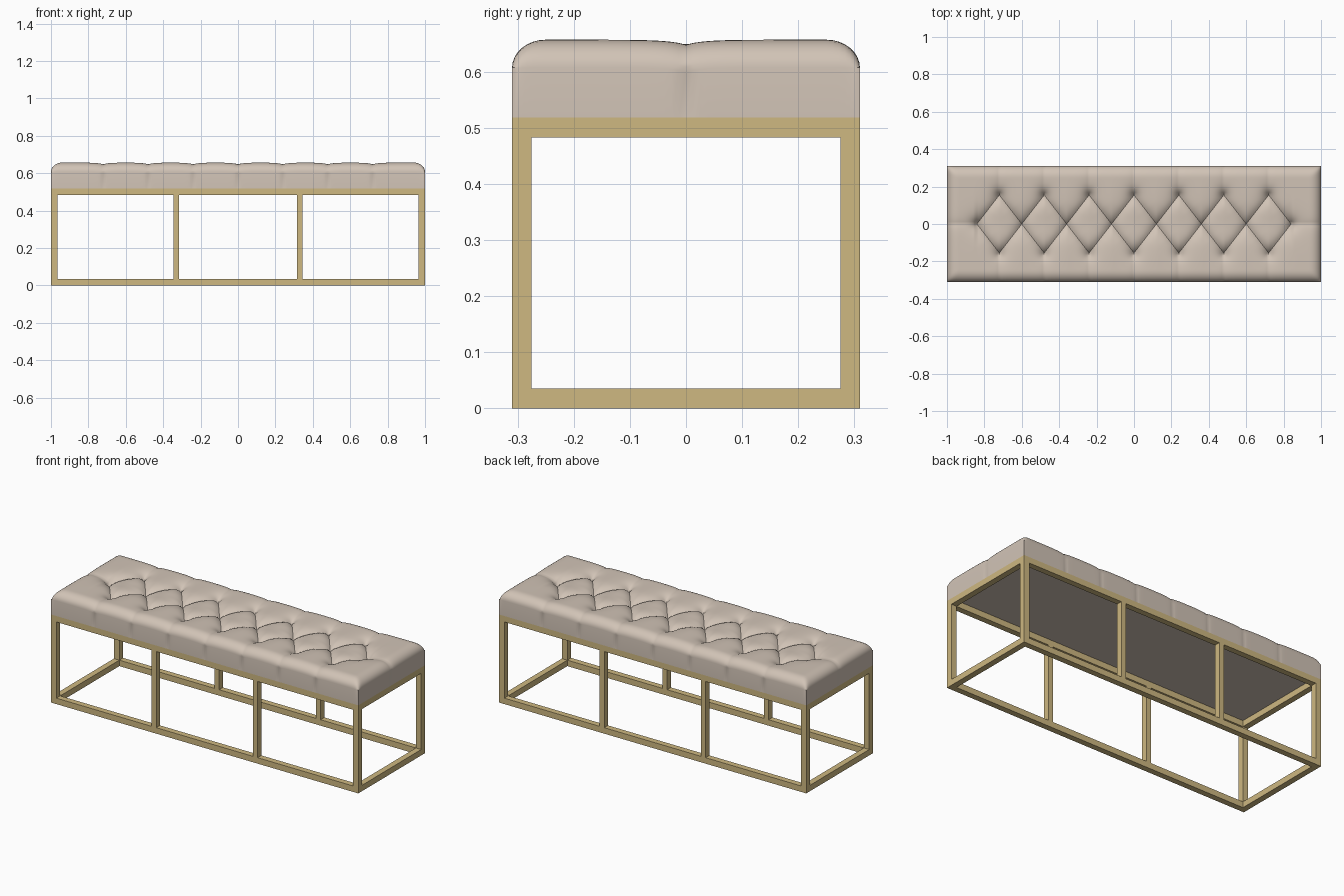
import bpy, bmesh, math
from mathutils import Vector, geometry

if "Cube" in bpy.data.objects:
    bpy.data.objects.remove(bpy.data.objects["Cube"], do_unlink=True)


def make_material(name, color):
    mat = bpy.data.materials.new(name)
    mat.use_nodes = True
    mat.diffuse_color = color
    mat.node_tree.nodes["Principled BSDF"].inputs["Base Color"].default_value = color
    return mat


fabric = make_material("beige_fabric", (0.64, 0.55, 0.47, 1))
gold = make_material("brushed_gold", (0.62, 0.48, 0.22, 1))

HX, HY = 1.0, 0.31           # half length and half width
SEAT, TOP = 0.518, 0.657     # cushion bottom and top
BAR, MID = 0.035, 0.03       # frame bar thickness
PITCH, ROW = 0.24, 0.155     # tuft spacing


def finish(bm, name, mat):
    mesh = bpy.data.meshes.new(name)
    bm.to_mesh(mesh)
    bm.free()
    mesh.materials.append(mat)
    obj = bpy.data.objects.new(name, mesh)
    bpy.context.collection.objects.link(obj)
    return obj


def box(name, center, size):
    bm = bmesh.new()
    bmesh.ops.create_cube(bm, size=1)
    bmesh.ops.scale(bm, vec=size, verts=bm.verts)
    bmesh.ops.translate(bm, vec=center, verts=bm.verts)
    return finish(bm, name, gold)


# Metal frame: posts run full height, rails fit between them
px, py = HX - BAR / 2, HY - BAR / 2
for sy, side in ((-1, "front"), (1, "back")):
    for sx, hand in ((1, "left"), (-1, "right")):
        box(f"{side}_{hand}_post", (sx * px, sy * py, SEAT / 2), (BAR, BAR, SEAT))
        box(f"{side}_{hand}_middle_post", (sx * 0.33, sy * py, SEAT / 2),
            (MID, BAR, SEAT - 2 * BAR))
for z, level in ((BAR / 2, "lower"), (SEAT - BAR / 2, "upper")):
    for s, side, hand in ((-1, "front", "right"), (1, "back", "left")):
        box(f"{level}_{side}_rail", (0, s * py, z), (2 * (HX - BAR), BAR, BAR))
        box(f"{level}_{hand}_rail", (s * px, 0, z), (BAR, 2 * (HY - BAR), BAR))

# Tuft buttons, and the folds running between them and out to the edges
buttons = [Vector(((k - 3.5) * PITCH, 0)) for k in range(8)]
folds, seams = [], []
for k in range(-3, 4):
    for s in (-1, 1):
        b = Vector((k * PITCH, s * ROW))
        buttons.append(b)
        folds += [(b, Vector((b.x + d * PITCH / 2, 0))) for d in (-1, 1)]
        seams.append((b, Vector((b.x, s * HY))))
seams += [(Vector((s * 3.5 * PITCH, 0)), Vector((s * HX, 0))) for s in (-1, 1)]


def nearest(p, lines):
    best = 9.0
    for a, b in lines:
        q, t = geometry.intersect_point_line(p, a, b)
        best = min(best, (p - a.lerp(b, min(max(t, 0), 1))).length)
    return best


def edge_drop(e):
    t = max(0.0, 1 - e / 0.06)
    return 0.05 * (1 - math.sqrt(max(0.0, 1 - t * t)))


def height(p):
    fold, seam = nearest(p, folds), nearest(p, seams)
    button = min((p - b).length for b in buttons)
    drop = math.hypot(edge_drop(HX - abs(p.x)), edge_drop(HY - abs(p.y)))
    z = TOP - min(drop, 0.05)
    z -= 0.019 * math.exp(-fold / 0.022) + 0.008 * math.exp(-seam / 0.025)
    z -= 0.026 * math.exp(-button / 0.03)
    # The tufted middle sits slightly lower than the border
    z -= 0.007 * math.exp(-(p.y / 0.09) ** 2) * (abs(p.x) < 0.84)
    return z


def mirrored(half):
    return [-v for v in reversed(half[1:])] + half


# Grid lines follow the folds, and close up towards the rounded edges
rim = [0.06 * (1 - math.sin(i * math.pi / 16)) for i in range(9)]
xs = mirrored([i * 0.01 for i in range(94)] + [HX - e for e in rim])
ys = mirrored([i * ROW / 12 for i in range(13)]
              + [ROW + i * 0.0119 for i in range(1, 8)] + [HY - e for e in rim])

# Tufted cushion
bm = bmesh.new()
grid = [[bm.verts.new((x, y, height(Vector((x, y))))) for y in ys] for x in xs]
for i in range(len(xs) - 1):
    for j in range(len(ys) - 1):
        a, b, c, d = grid[i][j], grid[i + 1][j], grid[i + 1][j + 1], grid[i][j + 1]
        # Split each cell along its lower diagonal so the folds stay crisp
        if a.co.z + c.co.z < b.co.z + d.co.z:
            bm.faces.new((a, b, c))
            bm.faces.new((a, c, d))
        else:
            bm.faces.new((a, b, d))
            bm.faces.new((b, c, d))

# Cushion sides, with shallow seams fading to the flat bottom
rim_edges = [e for e in bm.edges if e.is_boundary]
rim_verts = {v for e in rim_edges for v in e.verts}
lower = bmesh.ops.extrude_edge_only(bm, edges=rim_edges)["geom"]
for v in lower:
    if isinstance(v, bmesh.types.BMVert):
        v.co.z = SEAT
bottom_edges = [g for g in lower if isinstance(g, bmesh.types.BMEdge) and g.is_boundary]
bmesh.ops.contextual_create(bm, geom=bottom_edges)
for v in rim_verts:
    notch = 0.005 * math.exp(-nearest(v.co.xy, seams) / 0.008)
    if abs(v.co.y) > HY - 0.001:
        v.co.y -= math.copysign(notch, v.co.y)
    else:
        v.co.x -= math.copysign(notch, v.co.x)
bmesh.ops.recalc_face_normals(bm, faces=bm.faces)
cushion = finish(bm, "tufted_cushion", fabric)

bpy.ops.object.select_all(action="DESELECT")
cushion.select_set(True)
bpy.context.view_layer.objects.active = cushion
bpy.ops.object.shade_smooth_by_angle(angle=math.radians(40))
